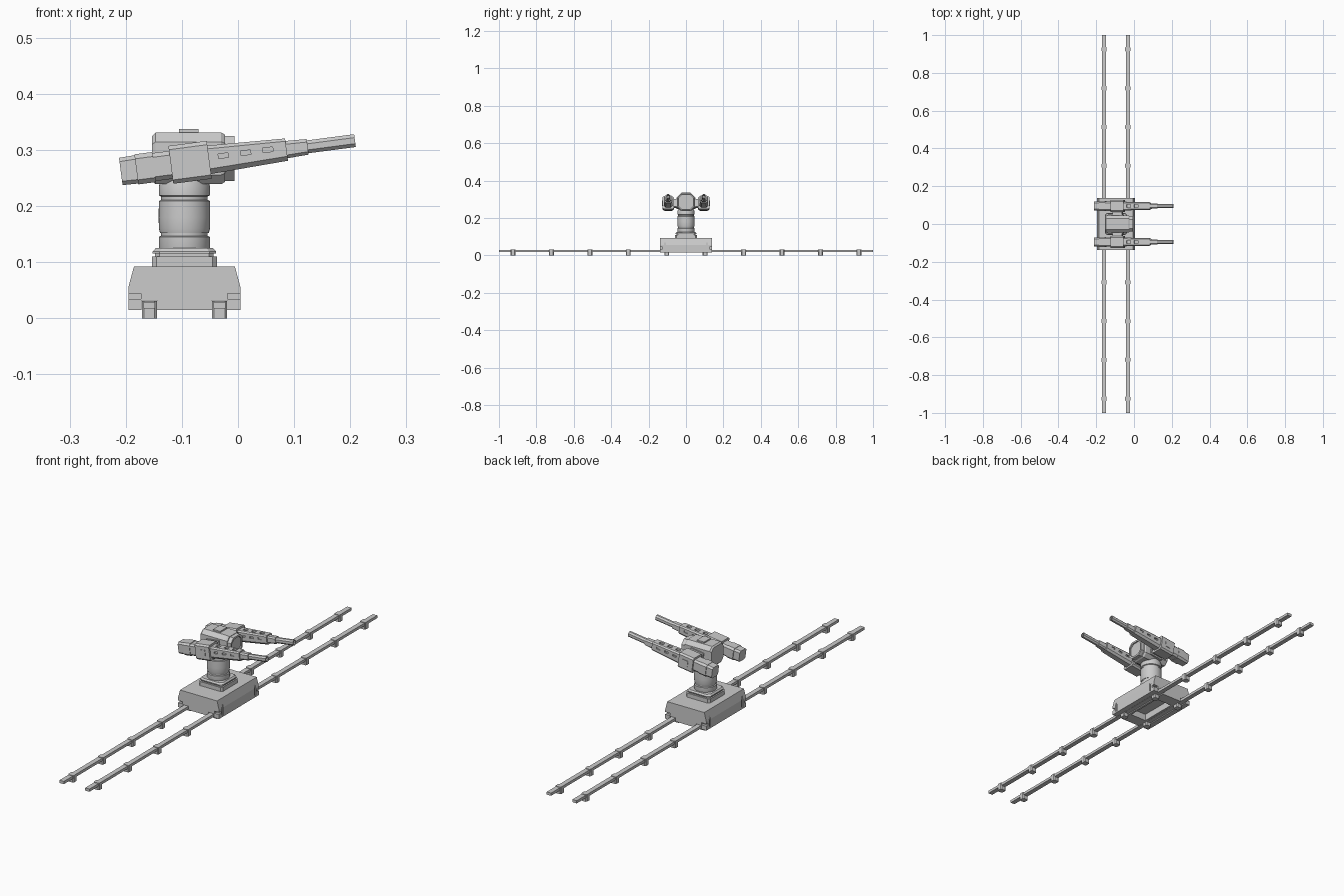
import bpy, bmesh
from math import radians, pi, cos, sin
from mathutils import Matrix, Vector

if "Cube" in bpy.data.objects:
    bpy.data.objects.remove(bpy.data.objects["Cube"])

CX = -0.0955           # turret axis
RAILS = (-0.158, -0.033)
GUN_Y = 0.095


def finish(name, bm, smooth=False):
    bmesh.ops.recalc_face_normals(bm, faces=bm.faces)
    me = bpy.data.meshes.new(name)
    bm.to_mesh(me)
    bm.free()
    ob = bpy.data.objects.new(name, me)
    bpy.context.collection.objects.link(ob)
    if smooth:
        bpy.ops.object.select_all(action='DESELECT')
        ob.select_set(True)
        bpy.context.view_layer.objects.active = ob
        bpy.ops.object.shade_smooth_by_angle(angle=radians(35))
    return ob


def loft(bm, rings):
    rings = [[bm.verts.new(p) for p in r] for r in rings]
    n = len(rings[0])
    for a, b in zip(rings, rings[1:]):
        for i in range(n):
            j = (i + 1) % n
            bm.faces.new((a[i], a[j], b[j], b[i]))
    bm.faces.new(rings[0])
    bm.faces.new(rings[-1])


def box(bm, x0, x1, y0, y1, z0, z1):
    loft(bm, [[(x0, y0, z), (x1, y0, z), (x1, y1, z), (x0, y1, z)] for z in (z0, z1)])


def octagon(a, b, c, d=None):
    """Chamfered rectangle: half sizes a, b; top chamfer c, bottom chamfer d."""
    d = c if d is None else d
    return [(-a + d, -b), (a - d, -b), (a, -b + d), (a, b - c),
            (a - c, b), (-a + c, b), (-a, b - c), (-a, -b + d)]


def x_prism(bm, sections, chamfer, low=None):
    """Loft chamfered sections (x, half width, half height) along x."""
    loft(bm, [[(x, p, q) for p, q in octagon(w, h, w * chamfer, w * (low or chamfer))]
              for x, w, h in sections])


def z_prism(bm, sections, c):
    loft(bm, [[(CX + p, q, z) for p, q in octagon(w, w, c)] for z, w in sections])


def cut(ob, bm):
    tool = finish("cutter", bm)
    tool.hide_render = True
    mod = ob.modifiers.new("cut", 'BOOLEAN')
    mod.object, mod.solver = tool, 'EXACT'
    bpy.context.view_layer.update()
    bpy.context.view_layer.objects.active = ob
    bpy.ops.object.modifier_apply(modifier=mod.name)
    bpy.data.objects.remove(tool)


# Rails with clamps
for k, x in enumerate(RAILS):
    bm = bmesh.new()
    box(bm, x - .0105, x + .0105, -1, 1, .017, .029)
    for i in range(10):
        y = -.925 + i * .2055
        loft(bm, [[(x + p, y + q, z) for p, q in octagon(.0135, .013, .004)]
                  for z in (0, .031)])
    finish(f"rail_{k + 1}", bm)

# Carriage body: profile extruded along y
bm = bmesh.new()
prof = [(-.1, .015), (.1, .015), (.1, .055), (.09, .092), (-.09, .092), (-.1, .055)]
loft(bm, [[(CX + x, y, z) for x, z in prof] for y in (-.138, .138)])
carriage = finish("carriage", bm)
bm = bmesh.new()
for x in RAILS:                                   # rail channels
    box(bm, x - .0137, x + .0137, -.2, .2, 0, .0315)
box(bm, -.135, -.056, -.085, .085, 0, .045)       # underside well
for s in (-1, 1):
    for t in (-1, 1):                             # corner slots, side grooves
        x0, x1 = sorted((CX + s * .077, CX + s * .12))
        y0, y1 = sorted((t * .126, t * .16))
        box(bm, x0, x1, y0, y1, .034, .044)
        x0, x1 = sorted((CX + s * .096, CX + s * .12))
        y0, y1 = sorted((t * .108, t * .117))
        box(bm, x0, x1, y0, y1, .022, .07)
cut(carriage, bm)

# Stepped plinth
bm = bmesh.new()
z_prism(bm, [(.09, .058), (.110, .058)], .008)
z_prism(bm, [(.109, .052), (.116, .052)], .008)
z_prism(bm, [(.115, .0565), (.119, .0565), (.125, .051)], .012)
finish("plinth", bm)

# Turned column
bm = bmesh.new()
turned = [(.044, .12), (.0455, .126), (.0455, .145), (.0415, .147), (.0415, .152),
          (.0435, .152), (.0455, .160), (.046, .180), (.0455, .209), (.0415, .211),
          (.0415, .217), (.0455, .219), (.0455, .236), (.040, .25)]
loft(bm, [[(CX + r * cos(2 * pi * i / 40), r * sin(2 * pi * i / 40), z)
           for i in range(40)] for r, z in turned])
finish("column", bm, smooth=True)

# Turret head
bm = bmesh.new()
x_prism(bm, [(-.153, .042, .040), (-.147, .046, .046), (-.03, .046, .046), (-.023, .042, .042)], .36)
x_prism(bm, [(-.024, .041, .040), (-.006, .041, .040)], .45)
bmesh.ops.translate(bm, verts=bm.verts, vec=(0, 0, .285))
box(bm, -.105, -.07, -.024, .024, .325, .337)
head = finish("turret_head", bm)
bm = bmesh.new()
x_prism(bm, [(-.012, .033, .032), (.02, .033, .032)], .45)   # sunken face plate
bmesh.ops.translate(bm, verts=bm.verts, vec=(0, 0, .285))
cut(head, bm)

# Twin guns, modelled level then pitched up about the trunnion
PITCH = Matrix.Translation((-.085, 0, .278)) @ Matrix.Rotation(radians(-7.5), 4, 'Y')


def place(ob, side):
    ob.matrix_world = Matrix.Translation((0, side * GUN_Y, 0)) @ PITCH


for side, word in ((-1, "front"), (1, "rear")):
    bm = bmesh.new()
    x_prism(bm, [(-.125, .023, .0245), (-.096, .024, .0255)], .3)
    x_prism(bm, [(-.097, .027, .027), (-.065, .027, .027)], .3)
    x_prism(bm, [(-.066, .025, .025), (-.034, .025, .025)], .3)
    place(finish(f"{word}_gun_breech", bm), side)

    bm = bmesh.new()
    x_prism(bm, [(-.035, .031, .034), (.034, .031, .034)], .22)
    for s in (-1, 1):                              # side access plate
        y0, y1 = sorted((s * .03, s * .033))
        box(bm, -.012, .014, y0, y1, -.012, .013)
    place(finish(f"{word}_gun_cradle", bm), side)

    bm = bmesh.new()
    x_prism(bm, [(.033, .023, .0255), (.173, .020, .020)], .25, .4)
    shroud = finish(f"{word}_gun_shroud", bm)
    bm = bmesh.new()
    for x in (.06, .1, .14):                       # cooling slots
        box(bm, x - .01, x + .01, -.007, .007, .014, .04)
        for s in (-1, 1):
            y0, y1 = sorted((s * .0165, s * .03))
            box(bm, x - .009, x + .009, y0, y1, .000, .008)
    cut(shroud, bm)
    place(shroud, side)

    bm = bmesh.new()
    x_prism(bm, [(.172, .0145, .0155), (.211, .0135, .014)], .4)
    place(finish(f"{word}_gun_collar", bm), side)

    # Barrel with open bore
    bm = bmesh.new()
    x_prism(bm, [(.21, .0105, .0115), (.296, .0105, .0115),
                 (.296, .007, .008), (.25, .007, .008)], .58)
    place(finish(f"{word}_gun_barrel", bm), side)

    # Trunnion linking gun to head
    bm = bmesh.new()
    y0, y1 = sorted((-side * .07, -side * .025))
    box(bm, -.026, .024, y0, y1, -.02, .02)
    y0, y1 = sorted((-side * .056, -side * .044))
    box(bm, -.032, .03, y0, y1, -.027, .027)
    place(finish(f"{word}_trunnion", bm), side)
